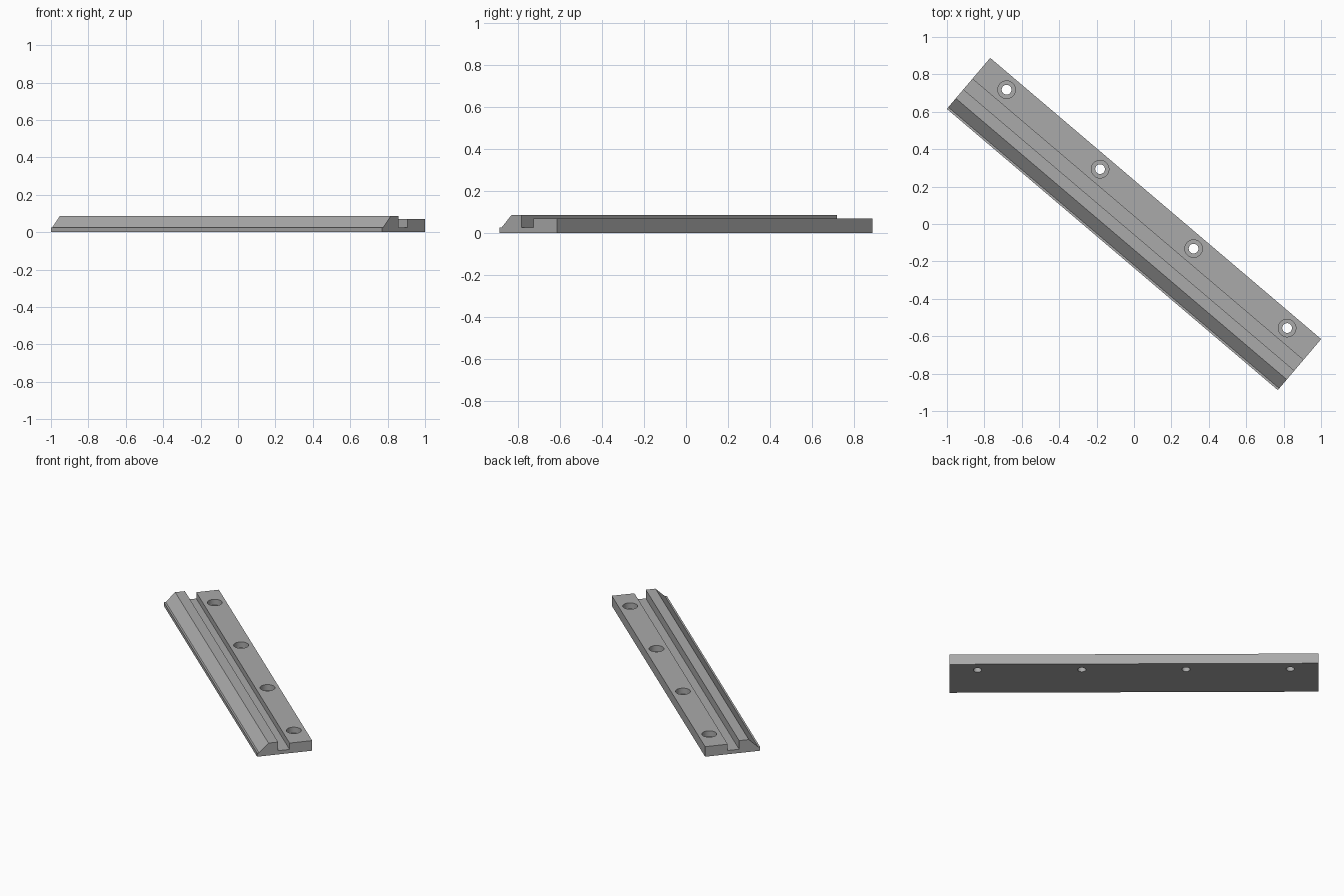
import bpy, bmesh, math
from mathutils import Matrix

if "Cube" in bpy.data.objects:
    bpy.data.objects.remove(bpy.data.objects["Cube"])

LENGTH, WIDTH = 2.322, 0.358
ANGLE = math.radians(-40.35)

steel = bpy.data.materials.new("grey steel")
steel.diffuse_color = (0.40, 0.40, 0.40, 1)
steel.use_nodes = True
steel.node_tree.nodes["Principled BSDF"].inputs["Base Color"].default_value = steel.diffuse_color


def make_object(name, bm):
    bmesh.ops.recalc_face_normals(bm, faces=bm.faces[:])
    mesh = bpy.data.meshes.new(name)
    bm.to_mesh(mesh)
    bm.free()
    mesh.materials.append(steel)
    obj = bpy.data.objects.new(name, mesh)
    bpy.context.collection.objects.link(obj)
    return obj


# Rail: constant cross-section with lip, bevel, ridge, groove and mounting flange
profile = [(0, 0), (WIDTH, 0), (WIDTH, 0.07), (0.211, 0.07), (0.211, 0.026),
           (0.137, 0.026), (0.137, 0.086), (0.074, 0.086), (0.012, 0.026), (0, 0.026)]
bm = bmesh.new()
section = bm.faces.new([bm.verts.new((-LENGTH / 2, y - WIDTH / 2, z)) for y, z in profile])
ext = bmesh.ops.extrude_face_region(bm, geom=[section])
bmesh.ops.translate(bm, vec=(LENGTH, 0, 0),
                    verts=[v for v in ext["geom"] if isinstance(v, bmesh.types.BMVert)])
rail = make_object("mounting_rail", bm)


# Row of four vertical cylinders used for cutting the screw holes
def hole_cutter(name, radius, z0, z1):
    bm = bmesh.new()
    for i in range(4):
        place = Matrix.Translation(((i - 1.5) * 0.656, 0.285 - WIDTH / 2, (z0 + z1) / 2))
        bmesh.ops.create_cone(bm, cap_ends=True, segments=40, radius1=radius,
                              radius2=radius, depth=z1 - z0, matrix=place)
    cutter = make_object(name, bm)
    cutter.hide_render = True
    return cutter


# Counterbores, then through holes
bpy.context.view_layer.objects.active = rail
for cutter in (hole_cutter("counterbore_cutter", 0.047, 0.03, 0.12),
               hole_cutter("through_hole_cutter", 0.026, -0.05, 0.12)):
    mod = rail.modifiers.new(cutter.name, "BOOLEAN")
    mod.operation, mod.solver, mod.object = "DIFFERENCE", "EXACT", cutter
    bpy.ops.object.modifier_apply(modifier=mod.name)
    bpy.data.objects.remove(cutter)

# Smooth hole walls, then turn the rail to its diagonal position
rail.select_set(True)
bpy.ops.object.shade_smooth_by_angle(angle=math.radians(30))
rail.rotation_euler.z = ANGLE
